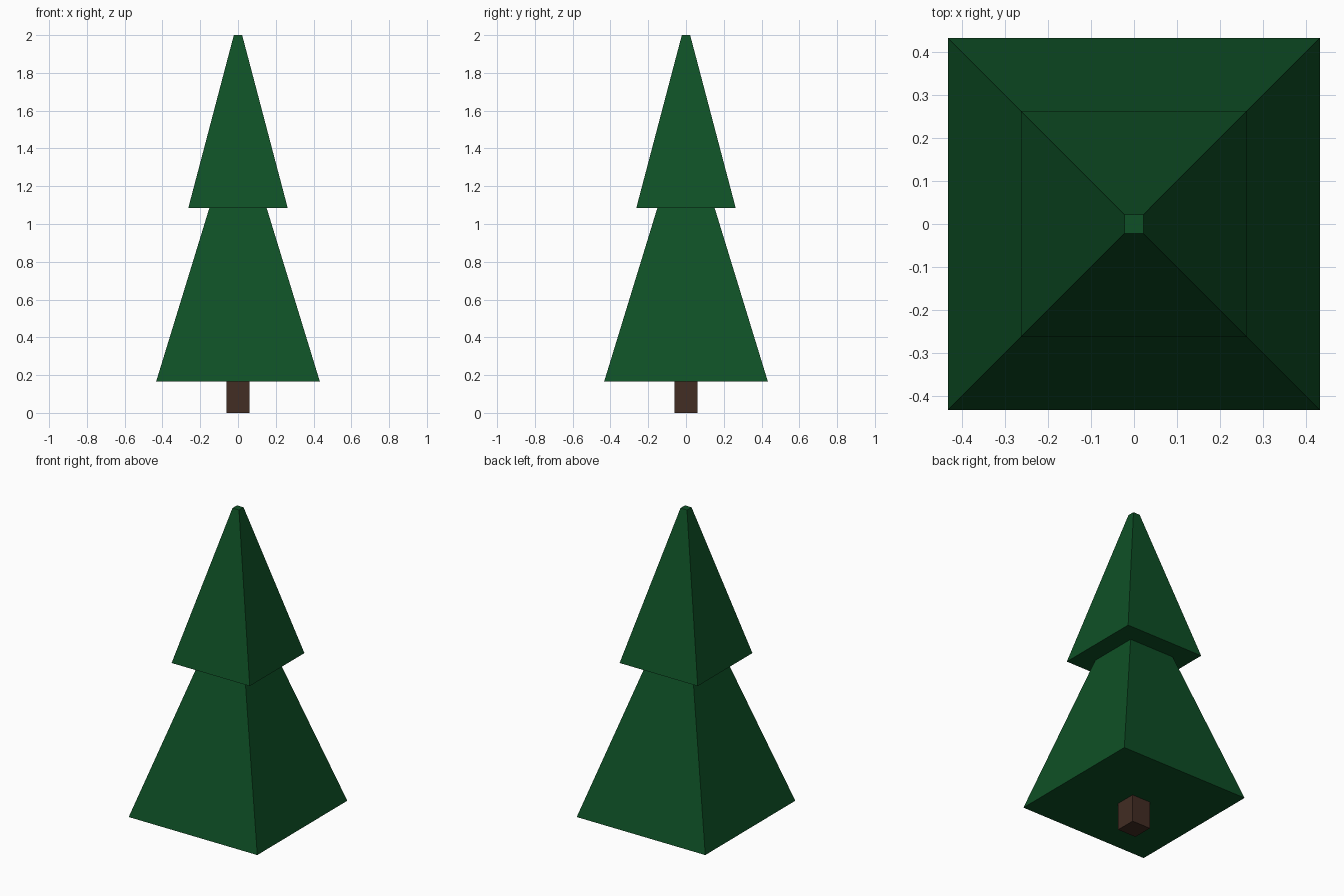
import bpy
import math

cube = bpy.data.objects.get("Cube")
if cube:
    bpy.data.objects.remove(cube, do_unlink=True)


def make_material(name, rgb):
    mat = bpy.data.materials.new(name)
    mat.use_nodes = True
    color = (*rgb, 1.0)
    mat.diffuse_color = color
    bsdf = next(n for n in mat.node_tree.nodes if n.type == "BSDF_PRINCIPLED")
    bsdf.inputs["Base Color"].default_value = color
    return mat


def square_frustum(name, z_low, z_high, half_low, half_high, mat):
    """Four-sided tapered block, sides aligned to the x and y axes."""
    bpy.ops.mesh.primitive_cone_add(
        vertices=4,
        radius1=half_low * math.sqrt(2),
        radius2=half_high * math.sqrt(2),
        depth=z_high - z_low,
        location=(0, 0, (z_low + z_high) / 2),
        rotation=(0, 0, math.pi / 4),
    )
    obj = bpy.context.object
    obj.name = name
    bpy.ops.object.transform_apply(location=True, rotation=True, scale=True)
    obj.data.materials.append(mat)
    return obj


green = make_material("dark green", (0.0045, 0.08, 0.019))
brown = make_material("bark brown", (0.054, 0.026, 0.017))

# Trunk, with its top just inside the foliage
square_frustum("trunk", 0.0, 0.18, 0.062, 0.062, brown)

# Two tiers of foliage, the lower one ending just inside the upper
square_frustum("lower_foliage", 0.167, 1.1, 0.433, 0.147, green)
square_frustum("upper_foliage", 1.085, 2.0, 0.263, 0.022, green)
